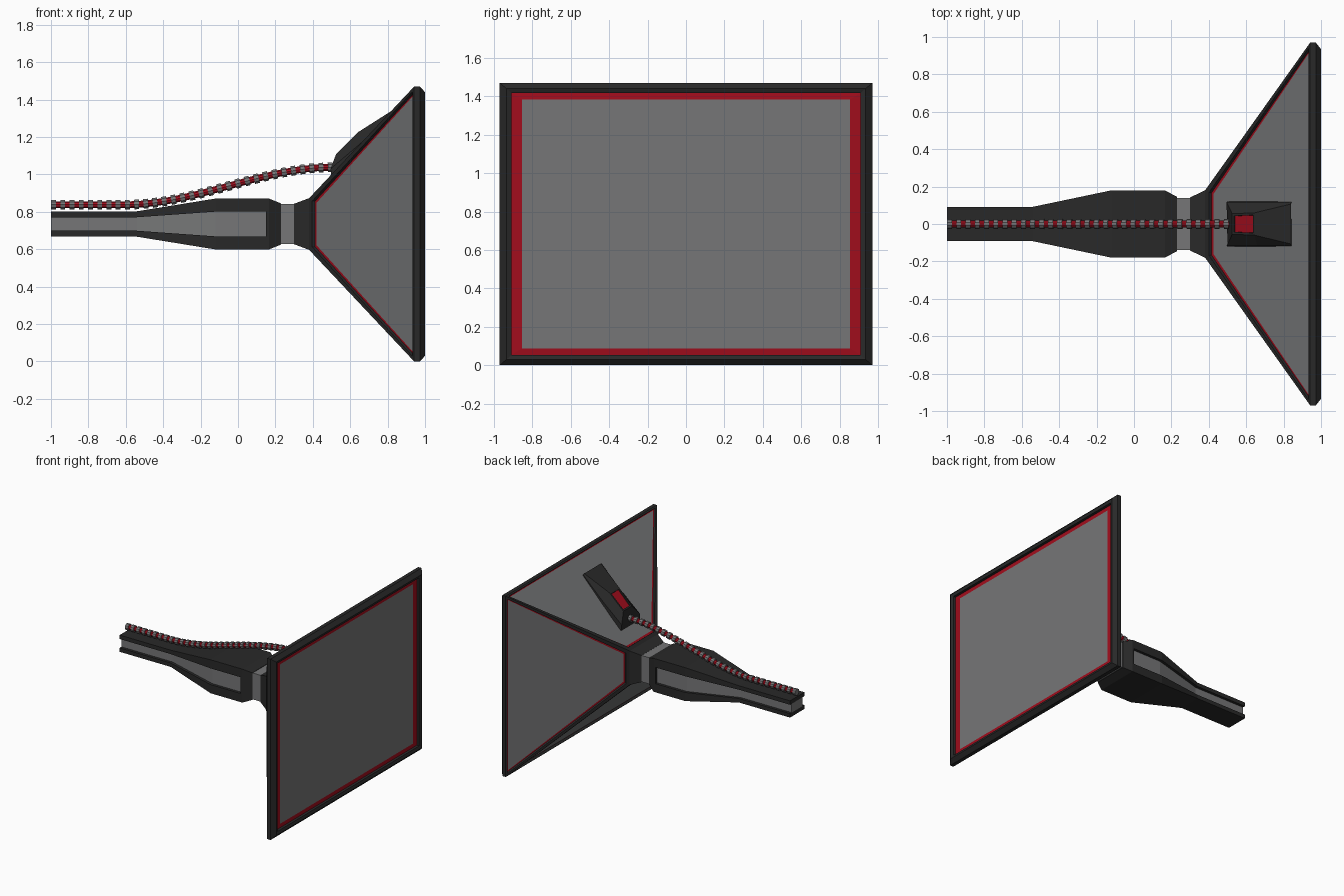
import bpy, bmesh, math
from mathutils import Vector

if "Cube" in bpy.data.objects:
    bpy.data.objects.remove(bpy.data.objects["Cube"])

def mat(name, c):
    m = bpy.data.materials.new(name)
    m.diffuse_color = (*c, 1)
    m.use_nodes = True
    m.node_tree.nodes["Principled BSDF"].inputs["Base Color"].default_value = m.diffuse_color
    return m

DARK = mat("dark", (0.022, 0.022, 0.022))
GREY = mat("grey", (0.18, 0.182, 0.185))
RED = mat("red", (0.36, 0.004, 0.012))
MATS = [DARK, GREY, RED]
ZC = 0.735

def finish(bm, name):
    bmesh.ops.recalc_face_normals(bm, faces=bm.faces)
    me = bpy.data.meshes.new(name)
    bm.to_mesh(me)
    bm.free()
    for m in MATS:
        me.materials.append(m)
    ob = bpy.data.objects.new(name, me)
    bpy.context.collection.objects.link(ob)
    return ob

def loft(bm, rings, mi=0):
    """Skin closed rings of points; returns side faces per segment and end caps."""
    vs = [[bm.verts.new(p) for p in r] for r in rings]
    n = len(vs[0])
    segs = []
    for a, b in zip(vs, vs[1:]):
        segs.append([bm.faces.new((a[i], a[(i + 1) % n], b[(i + 1) % n], b[i])) for i in range(n)])
    caps = [bm.faces.new(vs[0][::-1]), bm.faces.new(vs[-1])]
    for f in sum(segs, caps):
        f.material_index = mi
    return segs, caps

def rect(x, hy, z0, z1):
    return [(x, -hy, z0), (x, hy, z0), (x, hy, z1), (x, -hy, z1)]

def box(x, hy, hz):
    return rect(x, hy, ZC - hz, ZC + hz)

def inset(bm, faces, t, d, mi):
    for f in bmesh.ops.inset_individual(bm, faces=faces, thickness=t, depth=d)["faces"]:
        f.material_index = mi

# horn: flared box with rim and recessed front screen
bm = bmesh.new()
segs, caps = loft(bm, [box(*s) for s in (
    (0.30, 0.142, 0.108), (0.38, 0.18, 0.138), (0.942, 0.97, 0.735), (0.972, 0.97, 0.735),
    (1.0, 0.935, 0.705), (0.992, 0.91, 0.683), (0.972, 0.908, 0.682), (0.975, 0.855, 0.648))])
for f in segs[6]:
    f.material_index = 2
caps[1].material_index = 1
bmesh.ops.recalc_face_normals(bm, faces=bm.faces)
# four sunken side panels with red borders
panels = segs[1]
inset(bm, panels, 0.032, 0, 0)
inset(bm, panels, 0.002, -0.018, 0)
inset(bm, panels, 0.016, 0, 2)
for f in panels:
    f.material_index = 1
finish(bm, "horn")

# collar between neck and horn
bm = bmesh.new()
loft(bm, [box(0.225, 0.14, 0.107), box(0.305, 0.14, 0.107)], 1)
finish(bm, "collar")

# neck: H-shaped tapered beam (rails top and bottom, recessed grey web)
stations = [(-1, 0.092, 0.068, 0.036), (-0.54, 0.092, 0.068, 0.036),
            (-0.12, 0.18, 0.136, 0.066), (0.15, 0.18, 0.136, 0.066)]
for name, s in (("upper_rail", 1), ("lower_rail", -1)):
    bm = bmesh.new()
    loft(bm, [rect(x, hy, ZC + s * wi, ZC + s * hz) for x, hy, hz, wi in stations])
    finish(bm, name)
bm = bmesh.new()
loft(bm, [rect(x, hy - 0.022, ZC - wi, ZC + wi) for x, hy, hz, wi in stations], 1)
finish(bm, "neck_web")
bm = bmesh.new()
loft(bm, [box(0.15, 0.18, 0.136), box(0.165, 0.18, 0.136), box(0.23, 0.145, 0.11)])
finish(bm, "neck_end")

# cable socket: wedge on top of the horn with a red inset
bm = bmesh.new()
def wedge(xb, zb, xm, zm, xt, zt, t):
    return [(xb, -0.12, zb), (xb, 0.12, zb), (xm, 0.118, zm), (xt, t, zt), (xt, -t, zt), (xm, -0.118, zm)]
segs, caps = loft(bm, [wedge(0.50, 0.98, 0.495, 1.03, 0.525, 1.11, 0.055),
                       wedge(0.66, 1.14, 0.66, 1.17, 0.645, 1.228, 0.06),
                       wedge(0.84, 1.31, 0.842, 1.345, 0.84, 1.352, 0.107)])
bmesh.ops.recalc_face_normals(bm, faces=bm.faces)
top = segs[0][3]
inset(bm, [top], 0.017, 0, 0)
inset(bm, [top], 0.001, -0.008, 0)
top.material_index = 2
finish(bm, "cable_socket")

# ribbed cable
def path(x):
    t = min(max((x + 0.6) / 1.1, 0), 1)
    return Vector((x, 0, 0.838 + 0.2 * t * t * (3 - 2 * t)))

def ring(x, r, off=0, n=10):
    d = (path(x + 0.01) - path(x - 0.01)).normalized()
    up = Vector((-d.z, 0, d.x))
    c = path(x) + d * off
    return [c + r * (math.cos(a) * up + math.sin(a) * Vector((0, 1, 0)))
            for a in (2 * math.pi * (i + 0.5) / n for i in range(n))]

bm = bmesh.new()
loft(bm, [ring(-0.99 + 1.52 * i / 40, 0.019) for i in range(41)], 2)
finish(bm, "cable_core")
bm = bmesh.new()
for i in range(31):
    x = -0.986 + i * 0.0493
    loft(bm, [ring(x, 0.027, -0.013), ring(x, 0.027, 0.013)], 1)
finish(bm, "cable_rings")
